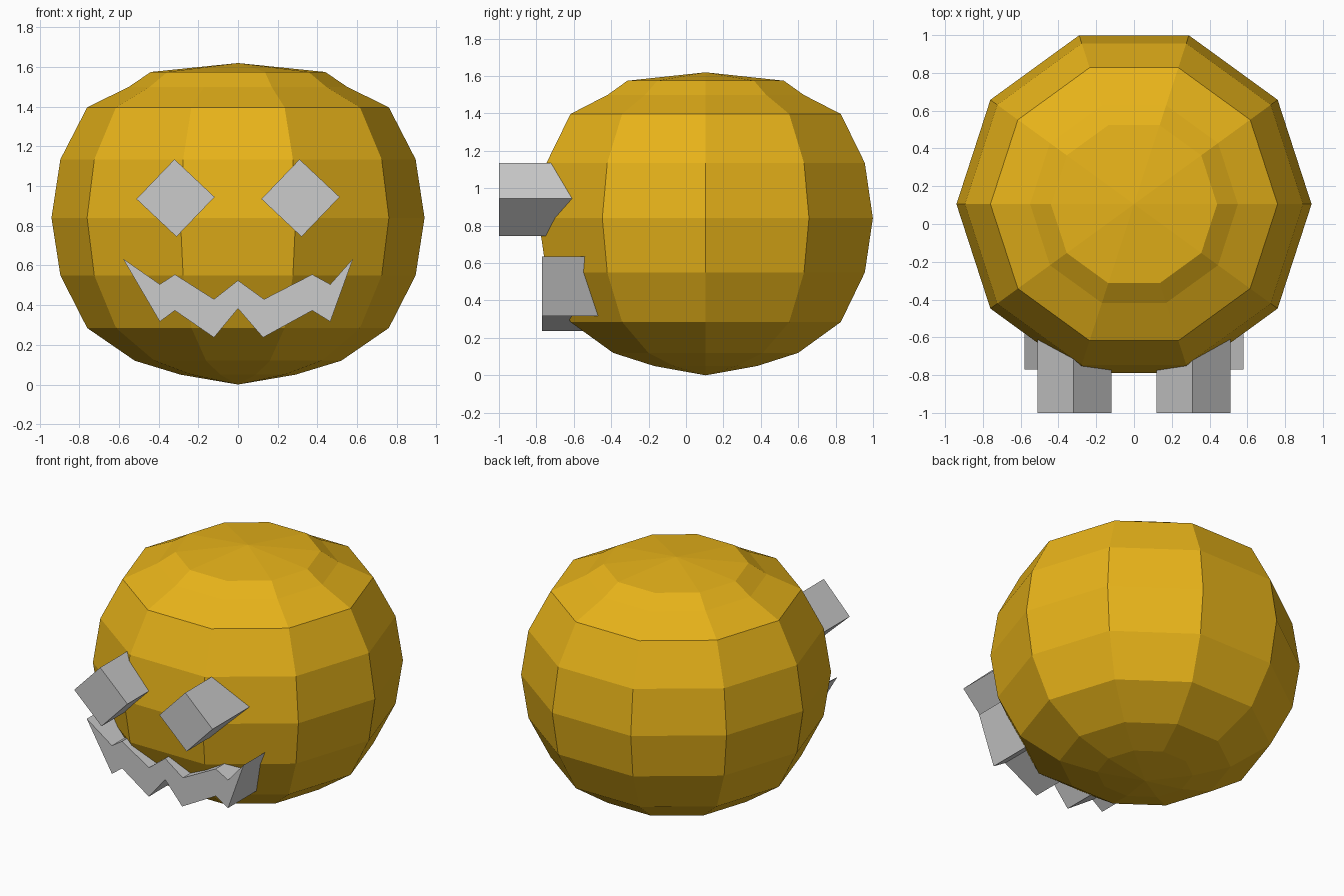
import bpy, bmesh, math

if "Cube" in bpy.data.objects:
    bpy.data.objects.remove(bpy.data.objects["Cube"])

CY = 0.105  # pumpkin centre depth
SIDES = 10


def add_object(name, bm):
    bmesh.ops.recalc_face_normals(bm, faces=bm.faces[:])
    mesh = bpy.data.meshes.new(name)
    bm.to_mesh(mesh)
    bm.free()
    obj = bpy.data.objects.new(name, mesh)
    bpy.context.collection.objects.link(obj)
    return obj


def extruded_outline(name, points, y_front, y_back):
    """Prism from an x/z outline, running front to back."""
    bm = bmesh.new()
    face = bm.faces.new([bm.verts.new((x, y_front, z)) for x, z in points])
    new = bmesh.ops.extrude_face_region(bm, geom=[face])["geom"]
    verts = [v for v in new if isinstance(v, bmesh.types.BMVert)]
    bmesh.ops.translate(bm, verts=verts, vec=(0, y_back - y_front, 0))
    if not any(len(f.verts) == len(points) and abs(f.calc_center_median().y - y_front) < 1e-4 for f in bm.faces):
        bm.faces.new([v for v in bm.verts if abs(v.co.y - y_front) < 1e-4])
    return add_object(name, bm)


# Pumpkin body: ten-sided lathe with a squashed bottom and flattened crown
profile = [(0.29, 0.05), (0.52, 0.12), (0.76, 0.285), (0.895, 0.55), (0.94, 0.84),
           (0.895, 1.135), (0.76, 1.397), (0.55, 1.50), (0.44, 1.575)]
bm = bmesh.new()
rings = []
for r, z in profile:
    angles = [2 * math.pi * i / SIDES for i in range(SIDES)]
    rings.append([bm.verts.new((r * math.cos(a), CY + r * math.sin(a), z)) for a in angles])
bottom = bm.verts.new((0, CY, 0))
top = bm.verts.new((0, CY, 1.62))
for i in range(SIDES):
    j = (i + 1) % SIDES
    for lo, hi in zip(rings, rings[1:]):
        bm.faces.new((lo[i], lo[j], hi[j], hi[i]))
    bm.faces.new((bottom, rings[0][j], rings[0][i]))
    bm.faces.new((top, rings[-1][i], rings[-1][j]))
pumpkin = add_object("pumpkin_body", bm)
mat = bpy.data.materials.new("pumpkin_skin")
mat.diffuse_color = (0.8, 0.45, 0.01, 1)
mat.use_nodes = True
mat.node_tree.nodes["Principled BSDF"].inputs["Base Color"].default_value = mat.diffuse_color
pumpkin.data.materials.append(mat)

# Diamond eyes
diamond = [(-0.197, -0.005), (0.005, -0.195), (0.197, 0.005), (-0.005, 0.195)]
for side, cx in (("left", -0.315), ("right", 0.315)):
    extruded_outline(side + "_eye", [(cx + x, 0.94 + z) for x, z in diamond], -1.0, -0.45)

# Jagged grin
upper = [(-0.58, 0.635), (-0.394, 0.505), (-0.318, 0.555), (-0.121, 0.43), (0, 0.525),
         (0.131, 0.43), (0.374, 0.555), (0.465, 0.505), (0.58, 0.635)]
lower = [(0.465, 0.317), (0.374, 0.373), (0.126, 0.237), (0, 0.383),
         (-0.121, 0.237), (-0.318, 0.373), (-0.394, 0.317)]
extruded_outline("mouth", upper + lower, -0.77, -0.38)
